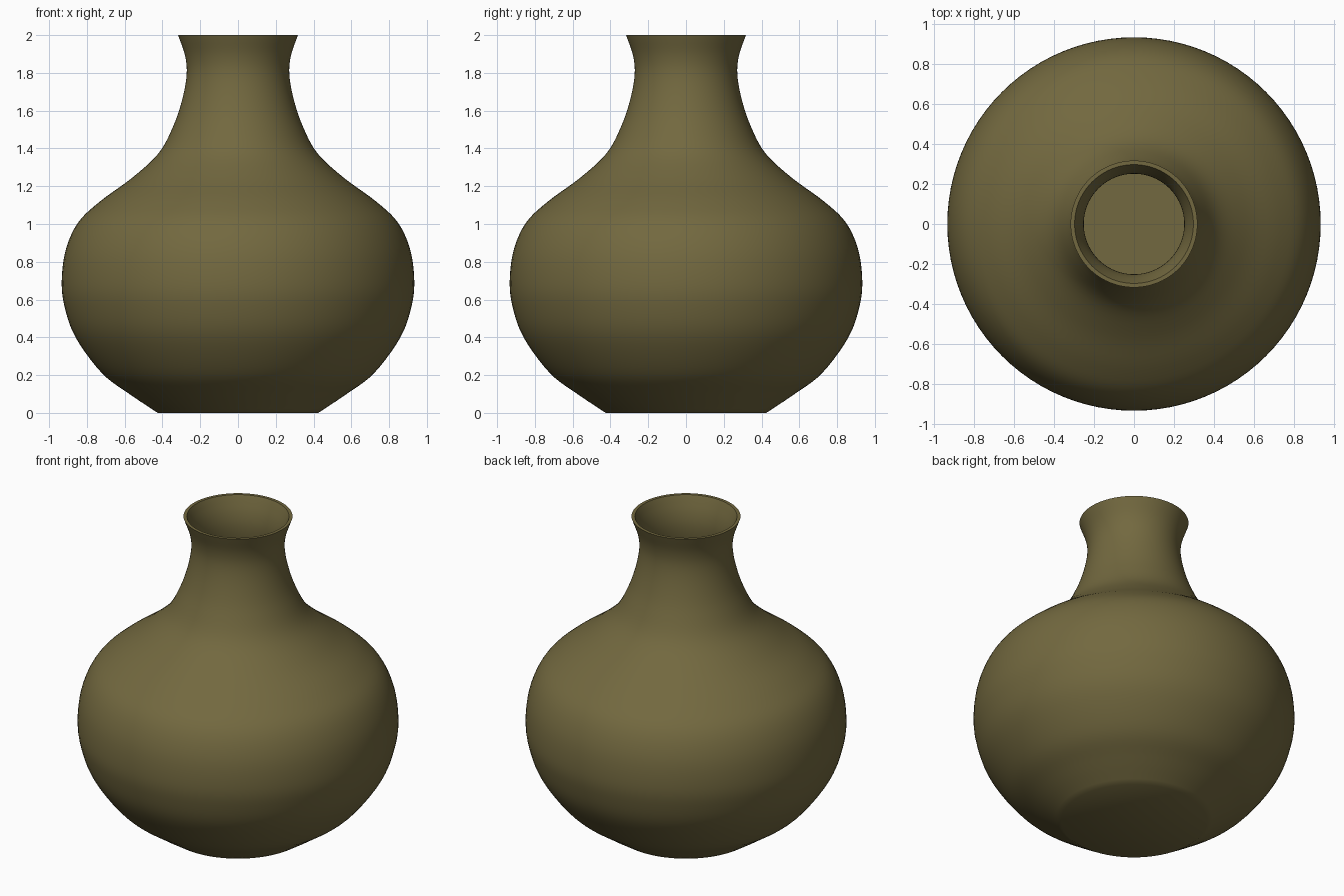
import bpy, bmesh
from mathutils import Vector

if "Cube" in bpy.data.objects:
    bpy.data.objects.remove(bpy.data.objects["Cube"])

# outer profile (radius, height), smoothed with a Catmull-Rom spline
PTS = [(0.425, 0), (0.575, 0.1), (0.72, 0.21), (0.86, 0.4), (0.92, 0.57), (0.933, 0.71),
       (0.91, 0.87), (0.845, 1.01), (0.73, 1.12), (0.56, 1.245), (0.42, 1.375), (0.342, 1.52),
       (0.295, 1.66), (0.272, 1.79), (0.28, 1.89), (0.317, 2.0)]
WALL, SEGMENTS, STEPS = 0.02, 96, 5


def smooth(points, steps):
    p = [Vector(q) for q in points]
    p = [2 * p[0] - p[1]] + p + [2 * p[-1] - p[-2]]
    out = []
    for a, b, c, d in zip(p, p[1:], p[2:], p[3:]):
        for i in range(steps):
            t = i / steps
            out.append(0.5 * (2 * b + (c - a) * t + (2 * a - 5 * b + 4 * c - d) * t ** 2
                              + (3 * b - a - 3 * c + d) * t ** 3))
    return out + [p[-2]]


outer = smooth(PTS, STEPS)

# inner wall: outer profile shifted along its inward normal
inner = []
for i, q in enumerate(outer):
    d = (outer[min(i + 1, len(outer) - 1)] - outer[max(i - 1, 0)]).normalized()
    inner.append(q + Vector((-d.y, d.x)) * WALL)
inner = [q for q in inner if q.y > WALL + 0.005]
inner[-1] = Vector((outer[-1].x - WALL, 2.0))
floor_r = outer[0].x
profile = ([Vector((0, 0))] + outer + inner[::-1]
           + [Vector((floor_r, WALL)), Vector((0, WALL))])

# revolve the closed wall section around z
bm = bmesh.new()
verts = [bm.verts.new((q.x, 0, q.y)) for q in profile]
edges = [bm.edges.new(pair) for pair in zip(verts, verts[1:])]
bmesh.ops.spin(bm, geom=verts + edges, cent=(0, 0, 0), axis=(0, 0, 1),
               angle=6.283185307, steps=SEGMENTS, use_duplicate=False)
bmesh.ops.remove_doubles(bm, verts=bm.verts, dist=1e-4)
bmesh.ops.recalc_face_normals(bm, faces=bm.faces)
mesh = bpy.data.meshes.new("vase")
bm.to_mesh(mesh)
bm.free()

vase = bpy.data.objects.new("vase", mesh)
bpy.context.collection.objects.link(vase)

# olive glaze
mat = bpy.data.materials.new("olive_glaze")
mat.diffuse_color = (0.17, 0.14, 0.05, 1)
mat.use_nodes = True
mat.node_tree.nodes["Principled BSDF"].inputs["Base Color"].default_value = mat.diffuse_color
mesh.materials.append(mat)

bpy.context.view_layer.objects.active = vase
vase.select_set(True)
bpy.ops.object.shade_smooth_by_angle(angle=0.6)
